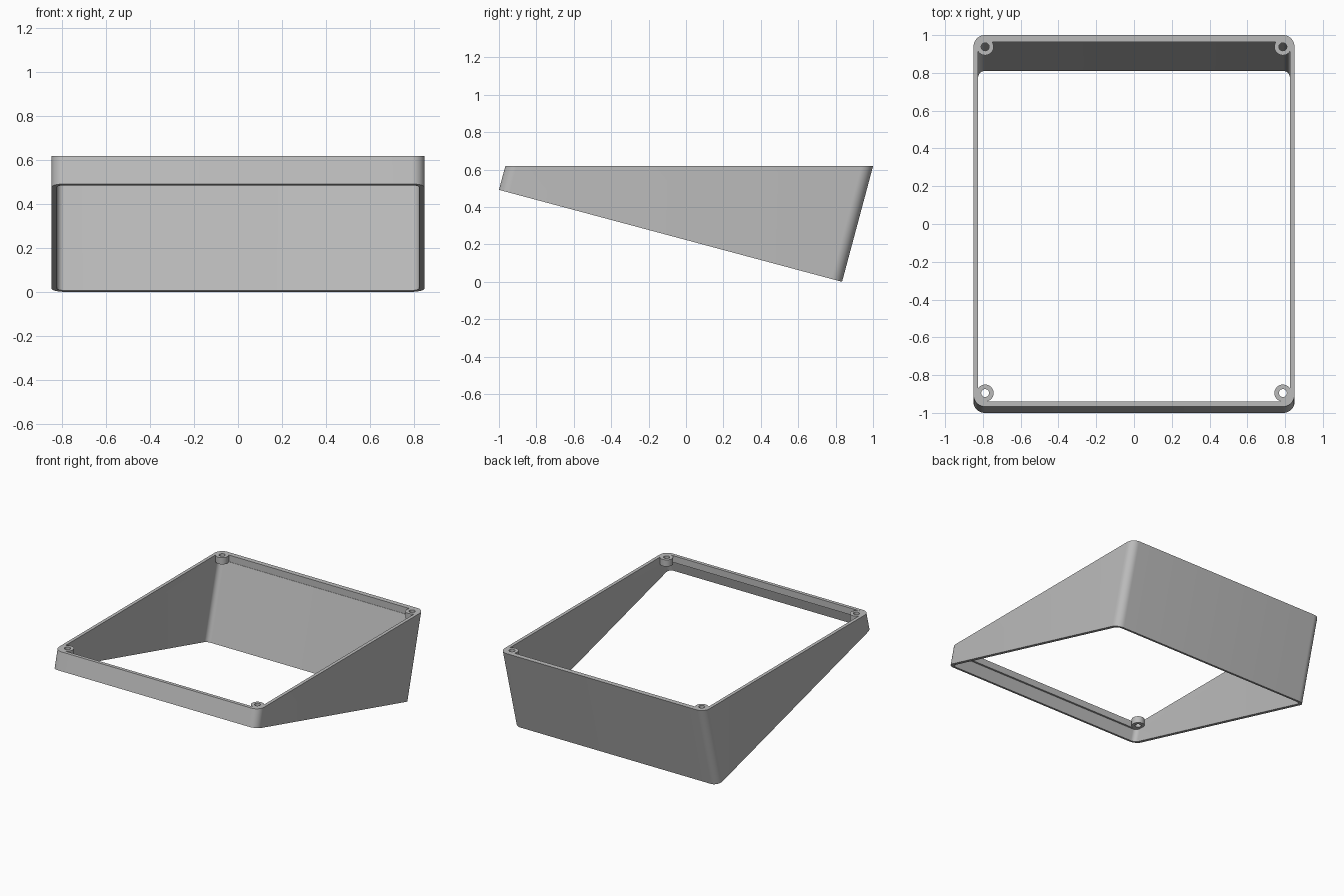
import bpy, bmesh, math
from mathutils import Vector

cube = bpy.data.objects.get("Cube")
if cube:
    bpy.data.objects.remove(cube, do_unlink=True)

HEIGHT = 0.618
TILT = math.radians(15)
HALF_WIDTH = 0.85
WALL = 0.025
RADIUS = 0.06
LIP_DEPTH = 0.05

grey = bpy.data.materials.new("plain_grey")
grey.use_nodes = True
colour = (0.5, 0.5, 0.5, 1)
grey.diffuse_color = colour
grey.node_tree.nodes["Principled BSDF"].inputs["Base Color"].default_value = colour


def rounded_rect(half_x, low, high, radius, steps=10):
    """Counter-clockwise outline with rounded corners."""
    points = []
    corners = [(1, high - radius), (-1, high - radius), (-1, low + radius), (1, low + radius)]
    for i, (side, cy) in enumerate(corners):
        for k in range(steps + 1):
            a = math.pi / 2 * (i + k / steps)
            points.append((side * (half_x - radius) + radius * math.cos(a),
                           cy + radius * math.sin(a)))
    return points


def bridge_loops(name, loops):
    """Closed skin joining successive loops, the last back to the first."""
    bm = bmesh.new()
    rings = [[bm.verts.new(p) for p in loop] for loop in loops]
    for a, b in zip(rings, rings[1:] + rings[:1]):
        for i in range(len(a)):
            j = (i + 1) % len(a)
            bm.faces.new((a[i], a[j], b[j], b[i]))
    bmesh.ops.recalc_face_normals(bm, faces=bm.faces)
    mesh = bpy.data.meshes.new(name)
    bm.to_mesh(mesh)
    bm.free()
    obj = bpy.data.objects.new(name, mesh)
    bpy.context.collection.objects.link(obj)
    mesh.materials.append(grey)
    bpy.ops.object.select_all(action='DESELECT')
    obj.select_set(True)
    bpy.context.view_layer.objects.active = obj
    bpy.ops.object.shade_smooth_by_angle(angle=math.radians(30))
    return obj


# Tilted base plane and the wall direction square to it
along = Vector((0, math.cos(TILT), -math.sin(TILT)))
rise = Vector((0, math.sin(TILT), math.cos(TILT)))
back_foot = Vector((0, 1 - HEIGHT * math.tan(TILT), 0))
length = (back_foot.y + 1) / math.cos(TILT)


def on_base(outline):
    return [back_foot + Vector((x, 0, 0)) + along * s for x, s in outline]


def raised(loop, z):
    return [p + rise * ((z - p.z) / rise.z) for p in loop]


# Wedge-shaped wall frame with a vertical inner lip along the top
outer = on_base(rounded_rect(HALF_WIDTH, -length, 0, RADIUS))
inner = on_base(rounded_rect(HALF_WIDTH - WALL, -length + WALL, -WALL, RADIUS - WALL))
lip = rounded_rect(HALF_WIDTH - WALL, -0.94, 0.963, RADIUS - WALL)
ledge = HEIGHT - LIP_DEPTH
bridge_loops("wedge_frame", [
    outer,
    raised(outer, HEIGHT),
    [(x, y, HEIGHT) for x, y in lip],
    [(x, y, ledge) for x, y in lip],
    raised(inner, ledge),
    inner,
])


# Screw bosses in the four corners
def circle(cx, cy, radius, z, count=32):
    return [(cx + radius * math.cos(math.tau * i / count),
             cy + radius * math.sin(math.tau * i / count), z) for i in range(count)]


for end, y in (("front", -0.895), ("back", 0.938)):
    for side, x in (("left", 0.788), ("right", -0.788)):
        bridge_loops(f"{end}_{side}_screw_boss", [
            circle(x, y, 0.045, ledge),
            circle(x, y, 0.045, HEIGHT),
            circle(x, y, 0.021, HEIGHT),
            circle(x, y, 0.021, ledge),
        ])
